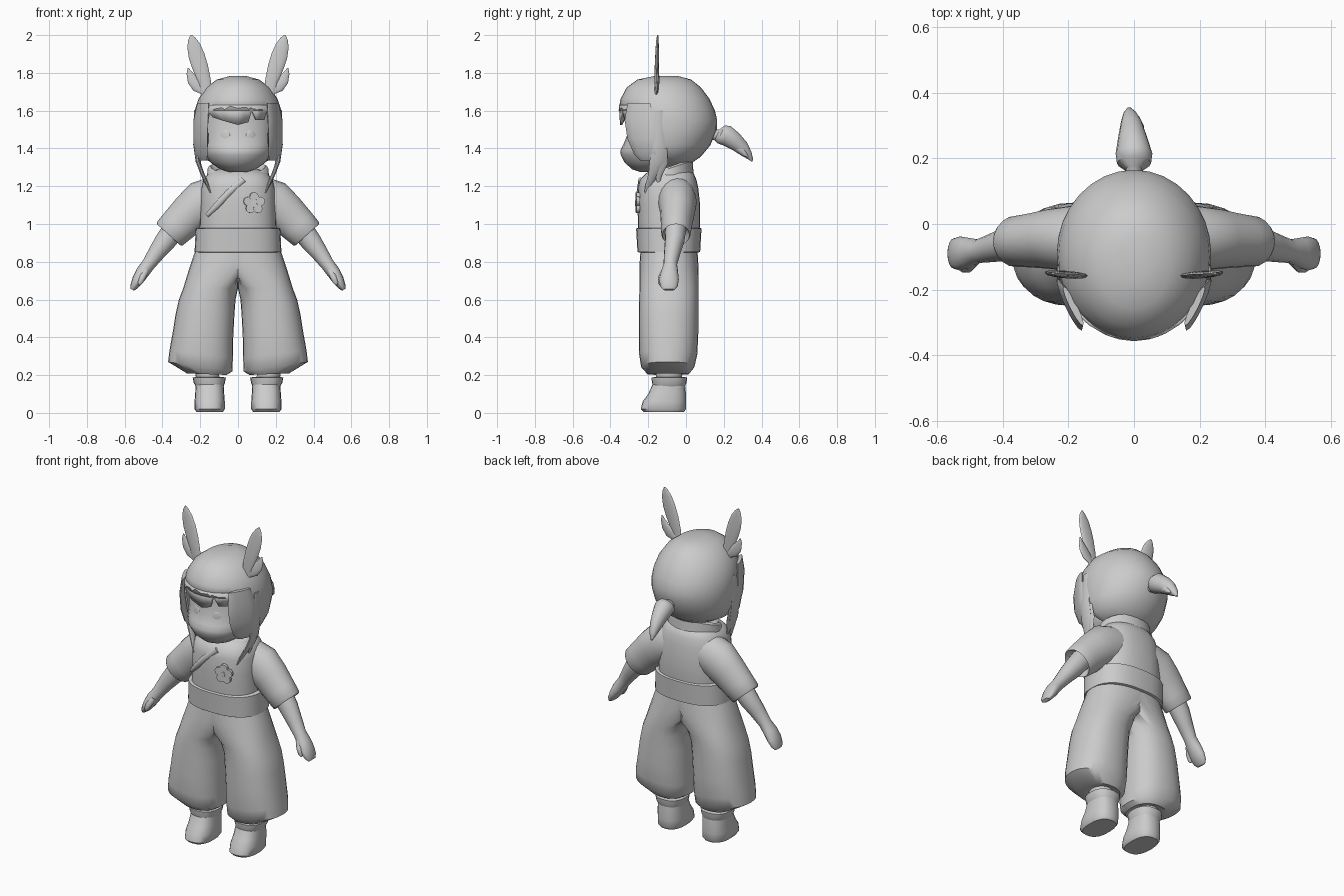
import bpy, bmesh, math
from mathutils import Vector


def finish(name, bm, mirror=False, angle=45, solid=0):
    bmesh.ops.recalc_face_normals(bm, faces=bm.faces)
    me = bpy.data.meshes.new(name)
    bm.to_mesh(me)
    bm.free()
    for p in me.polygons:
        p.use_smooth = True
    me.set_sharp_from_angle(angle=math.radians(angle))
    ob = bpy.data.objects.new(name, me)
    bpy.context.collection.objects.link(ob)
    if solid:
        m = ob.modifiers.new("thickness", 'SOLIDIFY')
        m.thickness = solid
        m.offset = 0
    if mirror:
        m = ob.modifiers.new("mirror", 'MIRROR')
        m.merge_threshold = 0.0005
    return ob


def level(z, cx, rx, y0, y1, tilt=0):
    """Horizontal section: centre x, half width, front y, back y, rise to the side."""
    return ((cx, (y0 + y1) / 2, z), (rx, 0, tilt), (0, (y1 - y0) / 2, 0))


def slant(x, y, z, w, d, deg):
    """Section across a limb lying in the xz plane."""
    a = math.radians(deg)
    return ((x, y, z), (w * math.cos(a), 0, w * math.sin(a)), (0, d, 0))


def loft_bm(rings, n=20, power=2.0, caps=(True, True), clamp=False):
    bm = bmesh.new()
    rows = []
    for c, u, v in rings:
        c, u, v = Vector(c), Vector(u), Vector(v)
        row = []
        for i in range(n):
            t = 2 * math.pi * i / n
            cu, sv = math.cos(t), math.sin(t)
            a = math.copysign(abs(cu) ** (2 / power), cu)
            b = math.copysign(abs(sv) ** (2 / power), sv)
            p = c + u * a + v * b
            if clamp:
                p.x = max(p.x, 0)
            row.append(bm.verts.new(p))
        rows.append(row)
    for a, b in zip(rows, rows[1:]):
        for i in range(n):
            j = (i + 1) % n
            bm.faces.new((a[i], a[j], b[j], b[i]))
    if caps[0]:
        bm.faces.new(rows[0])
    if caps[1]:
        bm.faces.new(rows[-1])
    if clamp:
        inner = [f for f in bm.faces if all(v.co.x < 1e-6 for v in f.verts)]
        bmesh.ops.delete(bm, geom=inner, context='FACES')
    return bm


def loft(name, rings, mirror=False, n=20, power=2.0, angle=45):
    return finish(name, loft_bm(rings, n, power), mirror, angle)


# boots: sole, toe, shaft and rolled cuff
loft("boot", [level(0.005, .15, .07, -.225, -.01), level(.02, .15, .08, -.24, 0),
              level(.06, .15, .08, -.23, 0), level(.10, .15, .077, -.20, 0),
              level(.15, .15, .074, -.178, -.005)], True, power=2.5)
loft("boot_cuff", [level(.14, .15, .074, -.175, -.005), level(.16, .152, .083, -.18, .003),
                   level(.187, .152, .088, -.183, .006), level(.19, .152, .07, -.165, -.01)],
     True, power=2.4)
loft("ankle", [level(.18, .16, .062, -.16, -.02), level(.27, .17, .065, -.16, -.02)], True)

# wide trousers: half built, mirrored across the centre
legs = loft_bm([level(.215, .17, .07, -.16, -.02), level(.205, .165, .105, -.205, .015, .004),
                level(.245, .20, .17, -.238, .045, .025), level(.31, .195, .168, -.248, .06, .02),
                level(.42, .185, .16, -.25, .065, .01), level(.52, .175, .156, -.25, .065),
                level(.60, .163, .15, -.248, .065), level(.66, .14, .15, -.247, .065),
                level(.72, .09, .182, -.247, .065), level(.79, .03, .22, -.246, .065),
                level(.87, 0, .222, -.24, .06)], 28, 2.3, (True, False), True)
finish("trousers", legs, True, 50)

# jacket body, sash and collar
loft("jacket_body", [level(.86, 0, .205, -.245, .06), level(1.0, 0, .203, -.255, .075),
                     level(1.1, 0, .20, -.256, .075), level(1.19, 0, .195, -.255, .065),
                     level(1.235, 0, .182, -.245, .055), level(1.27, 0, .155, -.21, .04),
                     level(1.29, 0, .11, -.17, .01)], n=28, power=2.5)
loft("sash", [level(.85, 0, .222, -.252, .068), level(.853, 0, .23, -.257, .075),
              level(.975, 0, .224, -.264, .082), level(.98, 0, .21, -.255, .075)],
     n=28, power=2.5)
loft("collar", [((0, -.09, 1.25), (.165, 0, 0), (0, .13, .02)),
                ((0, -.085, 1.295), (.16, 0, 0), (0, .12, .04)),
                ((0, -.085, 1.305), (.145, 0, 0), (0, .105, .036)),
                ((0, -.085, 1.27), (.11, 0, 0), (0, .08, .02))], n=24)
loft("neck", [level(1.22, 0, .075, -.15, 0), level(1.40, 0, .075, -.15, 0)])
loft("lapel_fold", [((-.165, -.213, 1.045), (.008, 0, -.008), (0, .01, 0)),
                    ((-.11, -.247, 1.10), (.012, 0, -.012), (0, .01, 0)),
                    ((-.05, -.252, 1.165), (.012, 0, -.012), (0, .01, 0)),
                    ((.03, -.242, 1.235), (.012, 0, -.012), (0, .01, 0))], n=8)

# sleeves, forearms, hands and thumbs
loft("sleeve", [slant(.10, -.05, 1.14, .12, .10, 65), slant(.18, -.045, 1.115, .122, .102, 55),
                slant(.25, -.045, 1.06, .108, .092, 48), slant(.32, -.05, .99, .098, .082, 45),
                slant(.36, -.053, .95, .092, .078, 43), slant(.366, -.053, .942, .086, .072, 42),
                slant(.34, -.053, .97, .06, .052, 42)], True, n=20)
loft("forearm_and_hand", [slant(.34, -.055, .97, .06, .055, 42), slant(.385, -.06, .91, .056, .052, 40),
                          slant(.43, -.072, .85, .046, .044, 40), slant(.475, -.083, .785, .036, .036, 38),
                          slant(.505, -.088, .745, .036, .046, 33), slant(.53, -.09, .705, .031, .052, 32),
                          slant(.55, -.09, .67, .021, .046, 30), slant(.56, -.09, .652, .01, .03, 30)],
     True, n=16)
loft("thumb", [slant(.485, -.11, .76, .018, .018, 30), slant(.505, -.13, .72, .018, .018, 20),
               slant(.518, -.136, .69, .014, .013, 15), slant(.522, -.136, .677, .006, .006, 15)],
     True, n=10)

# face
loft("face", [level(1.275, 0, .045, -.24, -.12), level(1.29, 0, .095, -.285, -.07),
              level(1.325, 0, .145, -.325, -.03), level(1.365, 0, .172, -.345, 0),
              level(1.39, 0, .18, -.348, 0), level(1.42, 0, .186, -.332, 0),
              level(1.47, 0, .19, -.312, 0), level(1.55, 0, .19, -.308, 0),
              level(1.63, 0, .18, -.30, 0)], n=24)
for s in (-1, 1):
    bpy.ops.mesh.primitive_uv_sphere_add(segments=16, ring_count=8, radius=1,
                                         location=(s * .068, -.297, 1.455),
                                         rotation=(0, 0, s * math.radians(20)))
    eye = bpy.context.object
    eye.name = "eye"
    eye.scale = (.03, .009, .045)
    bpy.ops.object.shade_smooth()

# hair shell, opened in front of the face
hair = loft_bm([level(1.305, 0, .06, -.15, -.02), level(1.325, 0, .13, -.2, .025),
                level(1.36, 0, .195, -.27, .075), level(1.42, 0, .222, -.315, .125),
                level(1.5, 0, .23, -.335, .158), level(1.55, 0, .23, -.345, .16),
                level(1.6, 0, .225, -.352, .148), level(1.66, 0, .205, -.342, .12),
                level(1.72, 0, .165, -.31, .075), level(1.76, 0, .11, -.255, .025),
                level(1.778, 0, .045, -.17, -.04)], 32)
gap = []
for f in hair.faces:
    c = f.calc_center_median()
    if c.y < -.13 and ((c.z < 1.6 and abs(c.x) < .16) or c.z < 1.35):
        gap.append(f)
bmesh.ops.delete(hair, geom=gap, context='FACES')
finish("hair_shell", hair, solid=.01)

# jagged fringe following the front of the hair
fringe = bmesh.new()
edge = [(-.175, 1.50), (-.15, 1.59), (-.13, 1.565), (-.07, 1.545), (0, 1.525), (.055, 1.54),
        (.07, 1.6), (.095, 1.55), (.135, 1.55), (.15, 1.6), (.175, 1.50)]
prev = None
for x, z in edge:
    k = math.sqrt(1 - (x / .23) ** 2)
    pair = [fringe.verts.new((x, -.1 - r * k, h)) for h, r in ((1.63, .25), (z, .243))]
    if prev:
        fringe.faces.new((prev[0], pair[0], pair[1], prev[1]))
    prev = pair
finish("fringe", fringe, solid=.012)

# side locks and long thin strands
loft("side_lock", [((.185, -.25, 1.64), (.03, .06, 0), (.01, -.005, 0)),
                   ((.196, -.245, 1.55), (.037, .08, 0), (.014, -.006, 0)),
                   ((.198, -.235, 1.45), (.036, .075, 0), (.014, -.006, 0)),
                   ((.195, -.215, 1.37), (.033, .06, 0), (.012, -.006, 0)),
                   ((.185, -.20, 1.335), (.02, .04, 0), (.006, -.003, 0))], True, n=12)
loft("long_strand", [level(1.6, .225, .008, -.165, -.12), level(1.42, .225, .012, -.185, -.11),
                     level(1.33, .212, .012, -.195, -.11), level(1.27, .19, .011, -.2, -.14),
                     level(1.21, .163, .009, -.215, -.175), level(1.165, .145, .003, -.222, -.21)],
     True, n=10)
loft("short_strand", [level(1.40, .218, .01, -.16, -.10), level(1.32, .205, .01, -.165, -.095),
                      level(1.25, .185, .007, -.16, -.13), level(1.20, .17, .002, -.15, -.14)],
     True, n=8)


# swept ponytail with its tie
def tail(y, z, w, h, x=0):
    return ((x, y, z), (w, 0, 0), (0, h * .4, h * .92))


loft("ponytail", [tail(.13, 1.475, .025, .03), tail(.165, 1.472, .025, .032),
                  tail(.185, 1.475, .052, .052), tail(.215, 1.468, .056, .056),
                  tail(.265, 1.435, .044, .048, -.004), tail(.31, 1.395, .032, .038, -.008),
                  tail(.338, 1.362, .02, .022, -.012), tail(.353, 1.335, .006, .007, -.015)], n=14)
loft("ponytail_tip", [tail(.25, 1.43, .03, .03), tail(.30, 1.385, .022, .022, .008),
                      tail(.328, 1.355, .004, .005, .012)], n=8)

# leaf shaped ears, each with a small lower lobe
loft("ear", [slant(.165, -.158, 1.69, .028, .008, -10), slant(.178, -.157, 1.76, .034, .01, -12),
             slant(.20, -.155, 1.83, .042, .011, -15), slant(.219, -.153, 1.89, .043, .01, -18),
             slant(.235, -.152, 1.945, .035, .008, -18), slant(.244, -.151, 1.98, .02, .006, -15),
             slant(.247, -.15, 2.0, .005, .003, 0)], True, n=12)
loft("ear_lobe", [slant(.18, -.155, 1.70, .018, .007, -40), slant(.213, -.152, 1.727, .032, .01, -42),
                  slant(.24, -.15, 1.762, .029, .009, -30), slant(.258, -.148, 1.80, .015, .006, -20),
                  slant(.263, -.147, 1.825, .003, .003, 0)], True, n=12)

# five petal blossom on the chest
for i in range(5):
    a = math.radians(90 + 72 * i)
    bpy.ops.mesh.primitive_cylinder_add(vertices=12, radius=.024, depth=.018,
                                        location=(.085 + .034 * math.cos(a), -.256,
                                                  1.11 + .034 * math.sin(a)),
                                        rotation=(math.pi / 2, 0, math.radians(8)))
    bpy.context.object.name = "blossom_petal"
bpy.ops.mesh.primitive_cylinder_add(vertices=12, radius=.015, depth=.024,
                                    location=(.085, -.257, 1.11), rotation=(math.pi / 2, 0, 0))
bpy.context.object.name = "blossom_centre"
